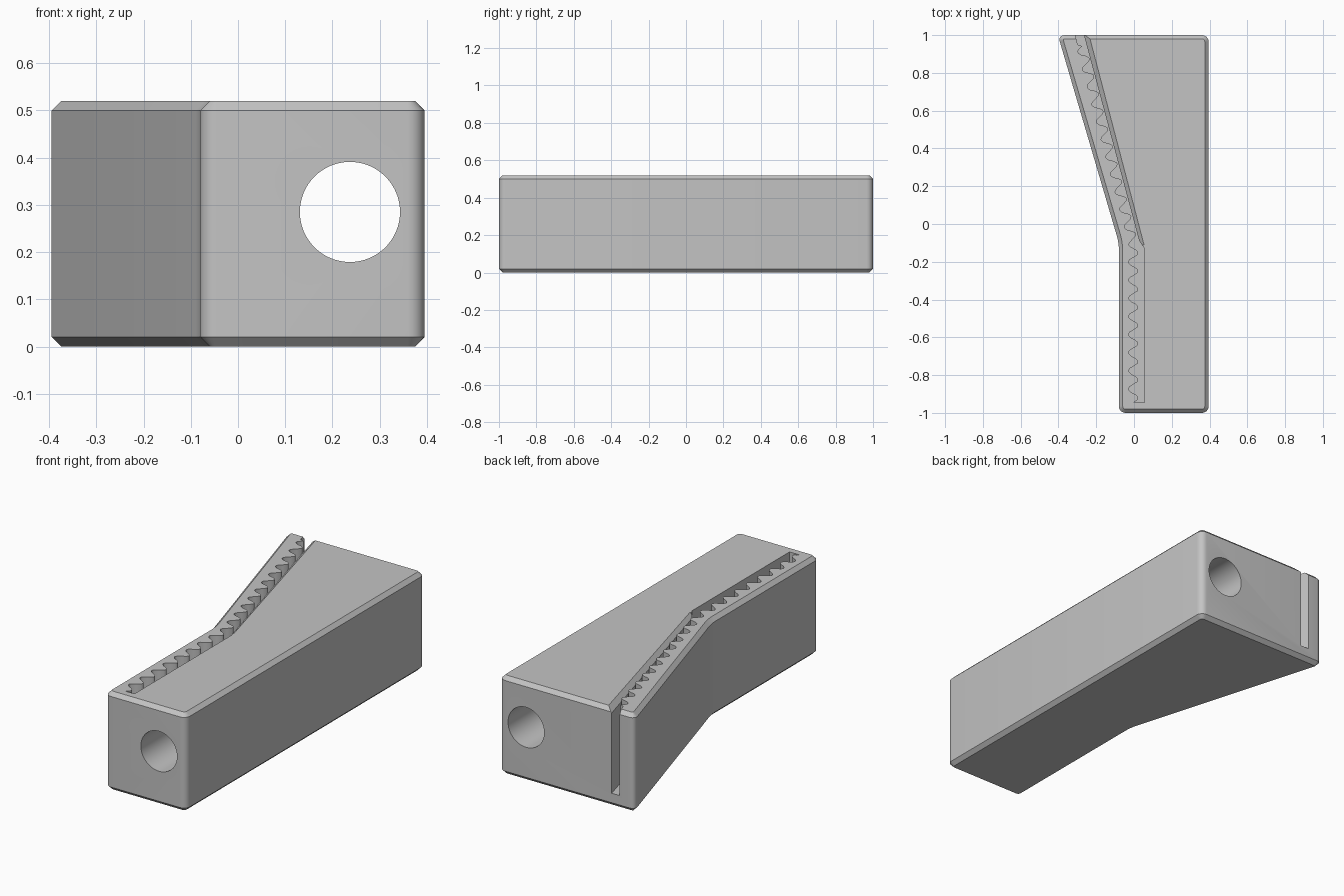
import bpy, bmesh, math

if "Cube" in bpy.data.objects:
    bpy.data.objects.remove(bpy.data.objects["Cube"], do_unlink=True)

H = 0.52          # overall height
FLOOR = 0.07      # bottom of the toothed slot

grey = bpy.data.materials.new("plain grey")
grey.use_nodes = True
colour = (0.55, 0.55, 0.55, 1)
grey.diffuse_color = colour
grey.node_tree.nodes["Principled BSDF"].inputs["Base Color"].default_value = colour


def link(name, bm):
    bmesh.ops.recalc_face_normals(bm, faces=bm.faces)
    mesh = bpy.data.meshes.new(name)
    bm.to_mesh(mesh)
    bm.free()
    mesh.materials.append(grey)
    ob = bpy.data.objects.new(name, mesh)
    bpy.context.collection.objects.link(ob)
    return ob


def prism(points, z0, z1):
    """Extrude a plan outline between two heights."""
    bm = bmesh.new()
    face = bm.faces.new([bm.verts.new((x, y, z0)) for x, y in points])
    ext = bmesh.ops.extrude_face_region(bm, geom=[face])
    for v in ext["geom"]:
        if isinstance(v, bmesh.types.BMVert):
            v.co.z = z1
    return bm


# Bent block with rounded upright corners and chamfered rims
bm = prism([(-0.08, -1), (0.395, -1), (0.395, 1), (-0.403, 1), (-0.08, -0.1)], 0, H)
upright = [e for e in bm.edges if abs(e.verts[0].co.z - e.verts[1].co.z) > 0.1]
bmesh.ops.bevel(bm, geom=upright, offset=0.035, segments=6, profile=0.5, affect='EDGES')
bmesh.ops.recalc_face_normals(bm, faces=bm.faces)
rims = [e for e in bm.edges if abs(e.verts[0].co.z - e.verts[1].co.z) < 0.001]
bmesh.ops.bevel(bm, geom=rims, offset=0.02, segments=1, affect='EDGES')
block = link("rack_block", bm)

# Slot outline: wavy toothed wall on one side, plain bent wall on the other
START, BEND, PITCH, SLOPE = -0.945, -0.1, 0.096, 0.265


def tooth_point(s):
    """Point on the toothed wall at distance s along the bent centre line."""
    straight = BEND - START
    angle = math.atan(SLOPE)
    phase = 2 * math.pi * s / PITCH
    out = 0.025 * math.tanh(2.2 * math.sin(phase)) / math.tanh(2.2)
    lean = 0.006 * math.sin(2 * phase)
    if s < straight:
        return (out - 0.003, START + s + lean)
    t = s - straight + lean
    return (-0.003 - t * math.sin(angle) + out * math.cos(angle),
            BEND + t * math.cos(angle) + out * math.sin(angle))


length = (BEND - START) + (0.94 - BEND) * math.sqrt(1 + SLOPE ** 2)
count = 260
teeth = [tooth_point(length * i / count) for i in range(count + 1)]
far = -0.265 - 0.05 * SLOPE
outline = [(0.055, START), (0.055, BEND - 0.03), (0.028, BEND + 0.01), (far, 1.05),
           (far - 0.047, 1.05), (-0.298, 0.95)] + teeth[::-1]
slot = link("slot_cutter", prism(outline, FLOOR, H + 0.1))

# Chamfer along the slanted plain wall
bm = bmesh.new()
rings = []
for x, y in ((0.053, BEND - 0.01), (-0.238 - 0.05 * SLOPE, 1.05)):
    rings.append([bm.verts.new((x + dx, y, H + dz))
                  for dx, dz in ((0.026, 0.024), (-0.028, -0.026), (-0.028, 0.024))])
for i in range(3):
    j = (i + 1) % 3
    bm.faces.new((rings[0][i], rings[0][j], rings[1][j], rings[1][i]))
for ring in rings:
    bm.faces.new(ring)
chamfer = link("chamfer_cutter", bm)

# Round bore running the full length
bpy.ops.mesh.primitive_cylinder_add(vertices=64, radius=0.106, depth=2.4,
                                    location=(0.237, 0, 0.285),
                                    rotation=(math.pi / 2, 0, 0))
bore = bpy.context.object
bore.name = "bore_cutter"
bore.data.materials.append(grey)

# Cut everything out of the block
for ob in bpy.context.selected_objects:
    ob.select_set(False)
bpy.context.view_layer.objects.active = block
block.select_set(True)
for cutter in (slot, chamfer, bore):
    cutter.hide_render = True
    mod = block.modifiers.new(cutter.name, 'BOOLEAN')
    mod.operation = 'DIFFERENCE'
    mod.solver = 'EXACT'
    mod.object = cutter
    bpy.ops.object.modifier_apply(modifier=mod.name)
    bpy.data.objects.remove(cutter, do_unlink=True)

bpy.ops.object.shade_smooth_by_angle(angle=math.radians(30))
